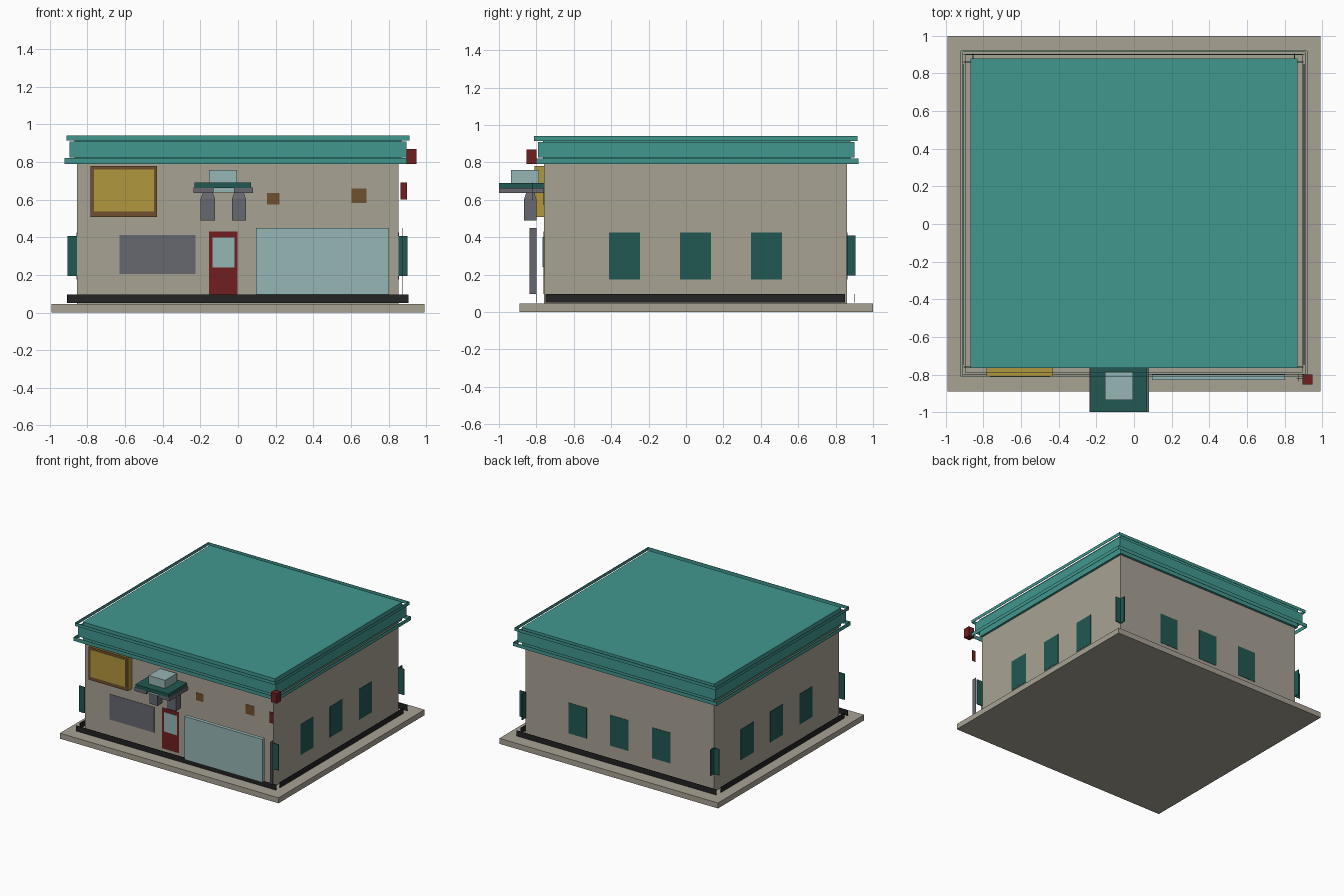
import bpy
import bmesh
from mathutils import Vector

cube = bpy.data.objects.get("Cube")
if cube:
    bpy.data.objects.remove(cube, do_unlink=True)


def material(name, rgb):
    lin = [((c / 255 + 0.055) / 1.055) ** 2.4 for c in rgb] + [1]
    m = bpy.data.materials.new(name)
    m.use_nodes = True
    m.diffuse_color = lin
    m.node_tree.nodes["Principled BSDF"].inputs["Base Color"].default_value = lin
    return m


BEIGE = material("beige plaster", (169, 162, 148))
TEAL = material("teal", (65, 151, 143))
DARK = material("dark teal", (34, 88, 83))
GLASS = material("pale glass", (150, 181, 181))
YELLOW = material("yellow", (176, 151, 60))
BROWN = material("brown", (112, 80, 45))
GREY = material("grey", (103, 104, 111))
RED = material("red", (112, 31, 33))
BLACK = material("black", (35, 35, 36))

# Wall limits and plate thickness
X0, X1, Y0, Y1 = -0.855, 0.852, -0.76, 0.86
T = 0.003


def box(name, mat, x, y, z, taper=None):
    """Box from three ranges; taper scales the top face."""
    bm = bmesh.new()
    bmesh.ops.create_cube(bm, size=1)
    for v in bm.verts:
        k = taper if taper and v.co.z > 0 else 1
        v.co = Vector([(r[0] + r[1]) / 2 + c * s * (r[1] - r[0])
                       for r, c, s in zip((x, y, z), v.co, (k, k, 1))])
    mesh = bpy.data.meshes.new(name)
    bm.to_mesh(mesh)
    bm.free()
    mesh.materials.append(mat)
    obj = bpy.data.objects.new(name, mesh)
    bpy.context.collection.objects.link(obj)
    return obj


def front_plate(name, mat, x, z, y=Y0, depth=T):
    return box(name, mat, x, (y - depth, y), z)


def ring(name, mat, x, y, z):
    """Four thin upright plates around a rectangle."""
    for side, at in (("right", x[1]), ("left", x[0])):
        box(f"{name}_{side}", mat, (at - T / 2, at + T / 2), y, z)
    for side, at in (("front", y[0]), ("back", y[1])):
        box(f"{name}_{side}", mat, x, (at - T / 2, at + T / 2), z)


# Slab, walls and flat roof
box("ground_slab", BEIGE, (-0.99, 0.99), (-0.89, 1), (0, 0.045))
box("walls", BEIGE, (X0, X1), (Y0, Y1), (0.045, 0.8))
box("roof_block", TEAL, (-0.87, 0.87), (-0.765, 0.88), (0.79, 0.94))

# Cornice bands
ring("cornice_lower", TEAL, (-0.92, 0.92), (-0.81, 0.92), (0.79, 0.82))
ring("cornice_middle", TEAL, (-0.895, 0.895), (-0.79, 0.9), (0.825, 0.91))
ring("cornice_top", TEAL, (-0.91, 0.91), (-0.81, 0.915), (0.915, 0.94))

# Black skirting strips standing off the walls
for side, y in (("front", -0.8), ("back", 0.9)):
    box("skirting_" + side, BLACK, (-0.907, 0.905), (y, y + T), (0.05, 0.095))
for side, x in (("left", -0.907), ("right", 0.905)):
    box("skirting_" + side, BLACK, (x - T, x), (-0.75, 0.85), (0.05, 0.095))

# Windows on the sides and back
for i in range(3):
    y = -0.328 + i * 0.379
    x = -0.379 + i * 0.379
    for side, at in (("left", X0), ("right", X1)):
        box(f"window_{side}_{i}", DARK, (at - T, at + T), (y - 0.083, y + 0.083), (0.175, 0.425))
    box(f"window_back_{i}", DARK, (x - 0.083, x + 0.083), (Y1, Y1 + T), (0.175, 0.425))

# Corner fins
for side, x in (("left", (X0 - 0.05, X0)), ("right", (X1, X1 + 0.05))):
    for end, y in (("front", Y0), ("back", Y1)):
        box(f"corner_fin_{end}_{side}", DARK, x, (y - T, y + T), (0.195, 0.408))
    at = x[1] if side == "left" else x[0]
    box(f"corner_fin_side_{side}", DARK, (at - T, at + T), (Y1, Y1 + 0.045), (0.195, 0.408))

# Billboard
box("billboard", YELLOW, (-0.785, -0.43), (-0.808, Y0), (0.508, 0.78))
front_plate("billboard_frame", BROWN, (-0.785, -0.43), (0.508, 0.78), -0.808)
front_plate("billboard_panel", YELLOW, (-0.765, -0.447), (0.537, 0.76), -0.808, 0.006)

# Front window, door and small signs
front_plate("front_window", GREY, (-0.63, -0.225), (0.205, 0.413))
front_plate("door", RED, (-0.155, -0.002), (0.097, 0.43))
front_plate("door_glass", GLASS, (-0.135, -0.018), (0.24, 0.4), Y0, 0.006)
front_plate("small_sign_inner", BROWN, (0.155, 0.22), (0.573, 0.635))
front_plate("small_sign_outer", BROWN, (0.602, 0.682), (0.583, 0.66))

# Shop window slab and its end plate
box("shop_window", GLASS, (0.095, 0.802), (-0.83, -0.8), (0.097, 0.45))
box("shop_window_end", GREY, (0.875, 0.875 + T), (-0.838, -0.8), (0.097, 0.45))

# Entrance canopy
box("canopy_roof", DARK, (-0.23, 0.07), (-1, Y0), (0.662, 0.69))
for side, x in (("left", (-0.237, -0.13)), ("right", (-0.02, 0.08))):
    box("canopy_base_" + side, GREY, x, (-1, Y0), (0.635, 0.664))
box("canopy_centre", GLASS, (-0.13, -0.02), (-0.98, Y0), (0.637, 0.664))
box("canopy_lantern", GLASS, (-0.155, -0.005), (-0.935, -0.785), (0.69, 0.758))
for side, x in (("left", (-0.198, -0.122)), ("right", (-0.032, 0.042))):
    box("canopy_lamp_" + side, GREY, x, (-0.865, -0.8), (0.49, 0.605))
    box("canopy_lamp_cap_" + side, GREY, x, (-0.865, -0.8), (0.605, 0.635), 0.7)

# Red corner box and plate
box("corner_box", RED, (0.895, 0.948), (-0.853, -0.8), (0.79, 0.87))
front_plate("corner_plate", RED, (0.863, 0.897), (0.6, 0.692), -0.82)
